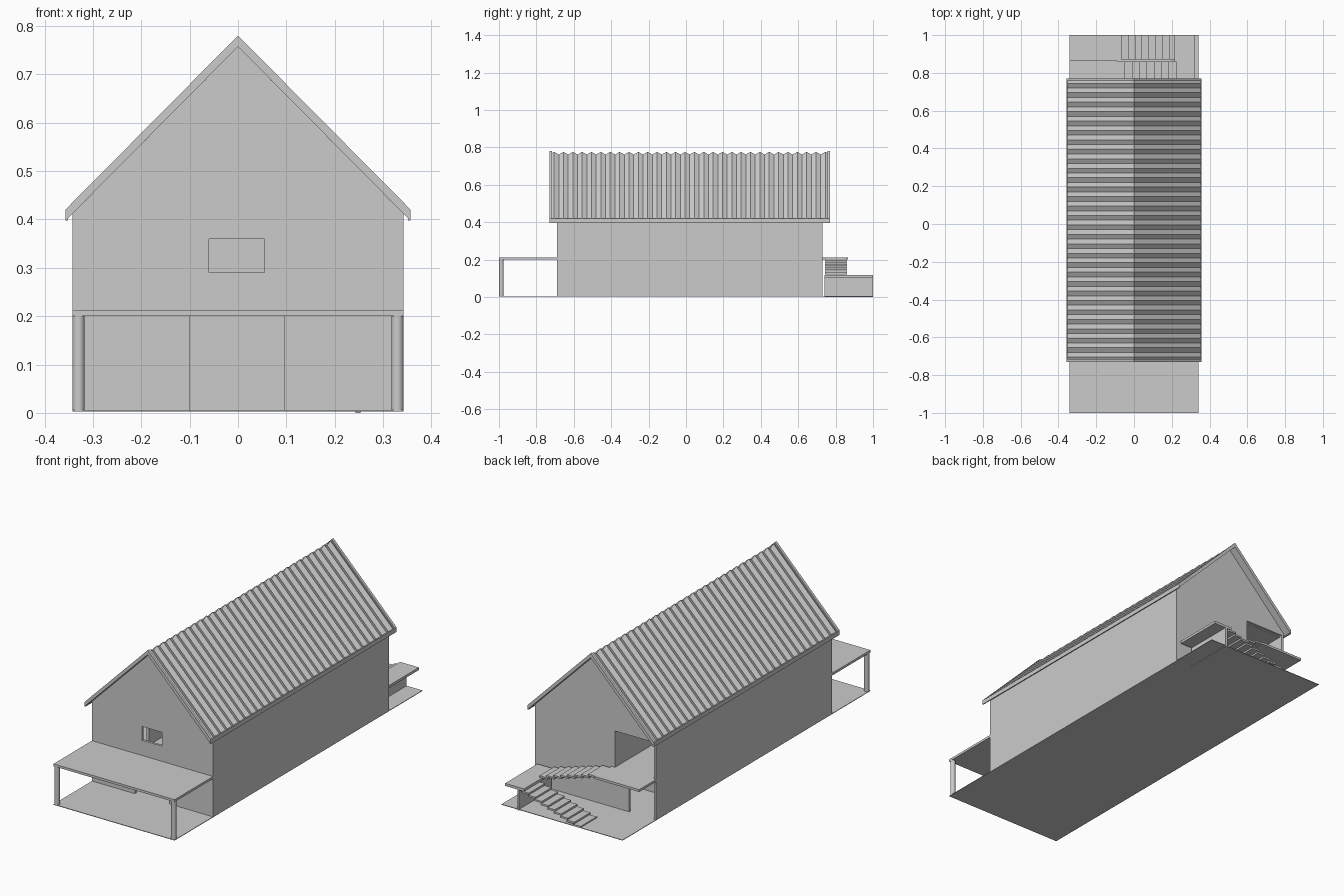
import bpy, bmesh
from mathutils import Vector

if "Cube" in bpy.data.objects:
    bpy.data.objects.remove(bpy.data.objects["Cube"])


def box(name, x0, x1, y0, y1, z0, z1):
    prism(name, [(x0, y0, z0), (x1, y0, z0), (x1, y1, z0), (x0, y1, z0)], (0, 0, z1 - z0))


def prism(name, pts, vec):
    """Closed solid: planar outline extruded along vec."""
    bm = bmesh.new()
    a = [bm.verts.new(p) for p in pts]
    b = [bm.verts.new(Vector(p) + Vector(vec)) for p in pts]
    n = len(pts)
    bm.faces.new(a)
    bm.faces.new(b[::-1])
    for i in range(n):
        j = (i + 1) % n
        bm.faces.new((a[i], b[i], b[j], a[j]))
    bmesh.ops.recalc_face_normals(bm, faces=bm.faces)
    me = bpy.data.meshes.new(name)
    bm.to_mesh(me)
    bm.free()
    bpy.context.collection.objects.link(bpy.data.objects.new(name, me))


W, T = 0.342, 0.012          # half width, wall thickness
YF, YB = -0.69, 0.73         # front and back wall planes
G, F, C = 0.006, 0.2, 0.398  # ground, floor and ceiling heights

# Ground plate, upper floor running out over the porch, ceiling
box("ground_plate", -W, W, -1, 1, 0.003, G)
box("upper_floor", -W, W, -1, YB, F, F + T)
box("ceiling", -W + T, W - T, YF + T, YB - T, C - 0.006, C)

# Porch posts
for s, side in ((-1, "left"), (1, "right")):
    bpy.ops.mesh.primitive_cylinder_add(vertices=20, radius=0.0125, depth=F - G,
                                        location=(s * 0.3295, -0.9875, (F + G) / 2))
    bpy.context.object.name = "porch_post_" + side
    bpy.ops.object.shade_smooth_by_angle()

# Long side walls
for s, side in ((-1, "left"), (1, "right")):
    x0, x1 = sorted((s * W, s * (W - T)))
    box("lower_side_wall_" + side, x0, x1, YF, YB, G, F)
    box("upper_side_wall_" + side, x0, x1, YF, YB, F + T, C + 0.012)

# Front wall: wide opening below, window above
f0, f1 = YF, YF + T
box("front_lower_left", -W + T, -0.1, f0, f1, G, F)
box("front_lower_right", 0.095, W - T, f0, f1, G, F)
box("front_window_left", -W + T, -0.06, f0, f1, F + T, C)
box("front_window_right", 0.055, W - T, f0, f1, F + T, C)
box("front_window_sill", -0.06, 0.055, f0, f1, F + T, 0.29)
box("front_window_head", -0.06, 0.055, f0, f1, 0.36, C)

# Back wall with open corner on both floors, inner partitions
box("back_lower_wall", -0.19, W - T, YB - T, YB, G, F)
box("back_upper_wall", -0.11, W - T, YB - T, YB, F + T, C)
box("upper_partition", -0.11, -0.11 + T, -0.58, YB - T, F + T, C - 0.006)
box("lower_cross_wall", -W + T, W - T, 0.48, 0.49, G, F)

# Gables
for name, y in (("front_gable", YF), ("back_gable", YB - T)):
    prism(name, [(-W, y, C), (W, y, C), (W, y, 0.412), (0, y, 0.757), (-W, y, 0.412)], (0, T, 0))

# Corrugated roof slopes with barge boards and eave boards
R0, R1, EX, DROP = -0.73, 0.77, 0.357, 0.36
RIBS = 30
pitch = (R1 - R0) / RIBS
for s, side in ((-1, "left"), (1, "right")):
    prof = [(0, R0, 0.757), (0, R1, 0.757)]
    for i in range(2 * RIBS, -1, -1):
        prof.append((0, R0 + i * pitch / 2, 0.776 if i % 2 else 0.762))
    prism("roof_slope_" + side, prof, (s * EX, 0, -DROP))
    for end, y in (("front", R0), ("back", R1 - 0.014)):
        prism(f"barge_board_{end}_{side}",
              [(0, y, 0.757), (0, y + 0.014, 0.757), (0, y + 0.014, 0.78), (0, y, 0.78)],
              (s * EX, 0, -DROP))
    e = EX - 0.006
    box(f"eave_board_{side}", *sorted((s * e, s * EX)), R0, R1, 0.398, 0.419)

# Back stair: middle landing on a support wall, upper landing
box("stair_support_wall", 0.243, 0.253, 0.74, 1.0, 0.0, 0.105)
box("middle_landing", 0.215, 0.322, 0.74, 1.0, 0.105, 0.118)
box("upper_landing", -W, -0.09, YB, 0.866, F, F + T)

# Floating treads
for i in range(9):
    x = -0.105 + i * 0.0365
    z = 0.003 + i * 0.0115
    box(f"lower_tread_{i + 1}", x, x + 0.043, 0.87, 1.0, z, z + 0.009)
for i in range(8):
    x = 0.225 - i * 0.039
    z = 0.121 + i * 0.0115
    box(f"upper_tread_{i + 1}", x - 0.045, x, 0.742, 0.86, z, z + 0.009)
